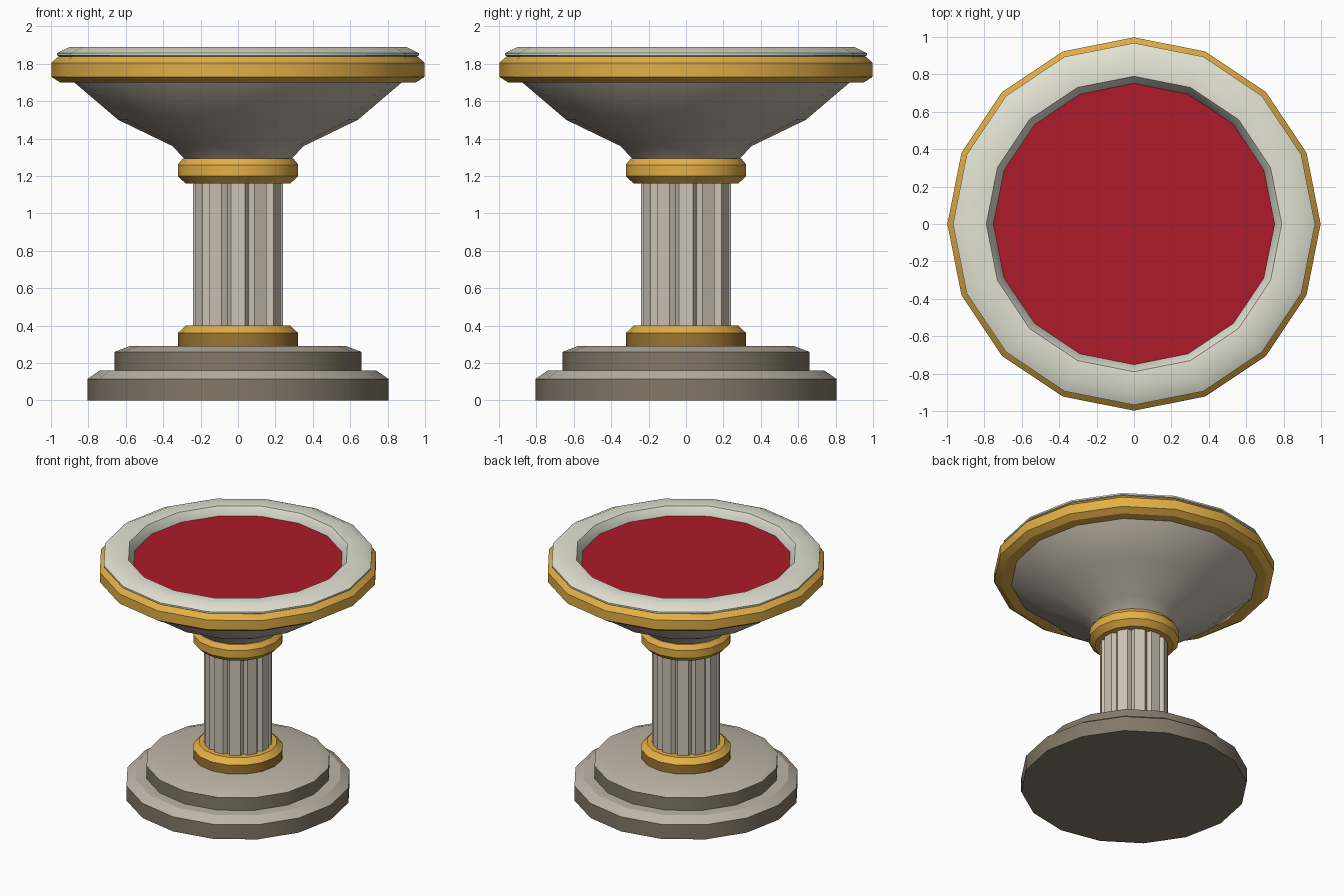
import bpy, bmesh, math

if "Cube" in bpy.data.objects:
    bpy.data.objects.remove(bpy.data.objects["Cube"])

SIDES = 16

def srgb(r, g, b):
    f = lambda c: c / 12.92 if c <= 0.04045 else ((c + 0.055) / 1.055) ** 2.4
    return (f(r / 255), f(g / 255), f(b / 255), 1)

def material(name, rgb):
    m = bpy.data.materials.new(name)
    m.diffuse_color = srgb(*rgb)
    m.use_nodes = True
    m.node_tree.nodes["Principled BSDF"].inputs["Base Color"].default_value = m.diffuse_color
    return m

column_stone = material("light column stone", (206, 196, 183))
stone = material("warm stone", (190, 180, 167))
dark_stone = material("dark base stone", (131, 120, 103))
pale = material("pale rim stone", (226, 227, 211))
gold = material("gold", (226, 175, 70))
dark_gold = material("dark gold", (158, 117, 50))
red = material("red", (174, 27, 41))

def finish(name, bm, mat, angle, side_mat=None):
    bmesh.ops.recalc_face_normals(bm, faces=bm.faces)
    bm.normal_update()
    if side_mat:
        # upright and downward faces take the second colour
        for f in bm.faces:
            f.material_index = 1 if f.normal.z < 0.1 else 0
    me = bpy.data.meshes.new(name)
    bm.to_mesh(me)
    bm.free()
    me.materials.append(mat)
    if side_mat:
        me.materials.append(side_mat)
    ob = bpy.data.objects.new(name, me)
    bpy.context.collection.objects.link(ob)
    bpy.ops.object.select_all(action='DESELECT')
    bpy.context.view_layer.objects.active = ob
    ob.select_set(True)
    bpy.ops.object.shade_smooth_by_angle(angle=math.radians(angle))
    return ob

def lathe(name, profile, mat, closed=False, angle=30, side_mat=None):
    """Spin (radius, z) points; open profiles get flat caps, closed ones form a ring."""
    bm = bmesh.new()
    rings = [[bm.verts.new((r * math.cos(i * math.tau / SIDES),
                            r * math.sin(i * math.tau / SIDES), z))
              for i in range(SIDES)] for r, z in profile]
    pairs = list(zip(rings, rings[1:]))
    if closed:
        pairs.append((rings[-1], rings[0]))
    else:
        bm.faces.new(rings[0])
        bm.faces.new(rings[-1])
    for a, b in pairs:
        for i in range(SIDES):
            j = (i + 1) % SIDES
            bm.faces.new((a[i], a[j], b[j], b[i]))
    return finish(name, bm, mat, angle, side_mat)

# Stepped base: light tops, dark sides
lathe("base_lower_step", [(.805, 0), (.805, .115), (.74, .16)], stone, side_mat=dark_stone)
lathe("base_upper_step", [(.66, .16), (.66, .26), (.58, .29)], stone, side_mat=dark_stone)

# Gold collars
lathe("lower_collar", [(.322, .29), (.322, .36), (.28, .40)], gold, side_mat=dark_gold)
lathe("upper_collar", [(.28, 1.16), (.322, 1.20), (.322, 1.26), (.295, 1.295)], gold)

# Fluted column: flat lands with V grooves between
bm = bmesh.new()
outline = []
for k in range(12):
    c = k * 30
    outline += [(c - 9, .243), (c + 9, .243), (c + 15, .216)]
bottom = [bm.verts.new((r * math.cos(math.radians(a)), r * math.sin(math.radians(a)), .38))
          for a, r in outline]
face = bm.faces.new(bottom)
top = bmesh.ops.extrude_face_region(bm, geom=[face])
bmesh.ops.translate(bm, vec=(0, 0, .80),
                    verts=[v for v in top["geom"] if isinstance(v, bmesh.types.BMVert)])
finish("fluted_column", bm, column_stone, 20)

# Flared bowl
lathe("bowl", [(.28, 1.285), (.35, 1.36), (.64, 1.50), (.875, 1.70), (.90, 1.74)],
      stone, angle=40)

# Gold band around the bowl
lathe("rim_band", [(.87, 1.70), (.95, 1.70), (.998, 1.73), (.998, 1.805), (.96, 1.84), (.87, 1.84)],
      gold, closed=True)

# Pale lip
lathe("pale_lip", [(.75, 1.80), (.75, 1.82), (.79, 1.885), (.90, 1.89), (.968, 1.857),
                   (.968, 1.845), (.93, 1.83), (.87, 1.80)], pale, closed=True, angle=35)

# Red inset surface
lathe("red_inset", [(.752, 1.80), (.752, 1.823)], red)
